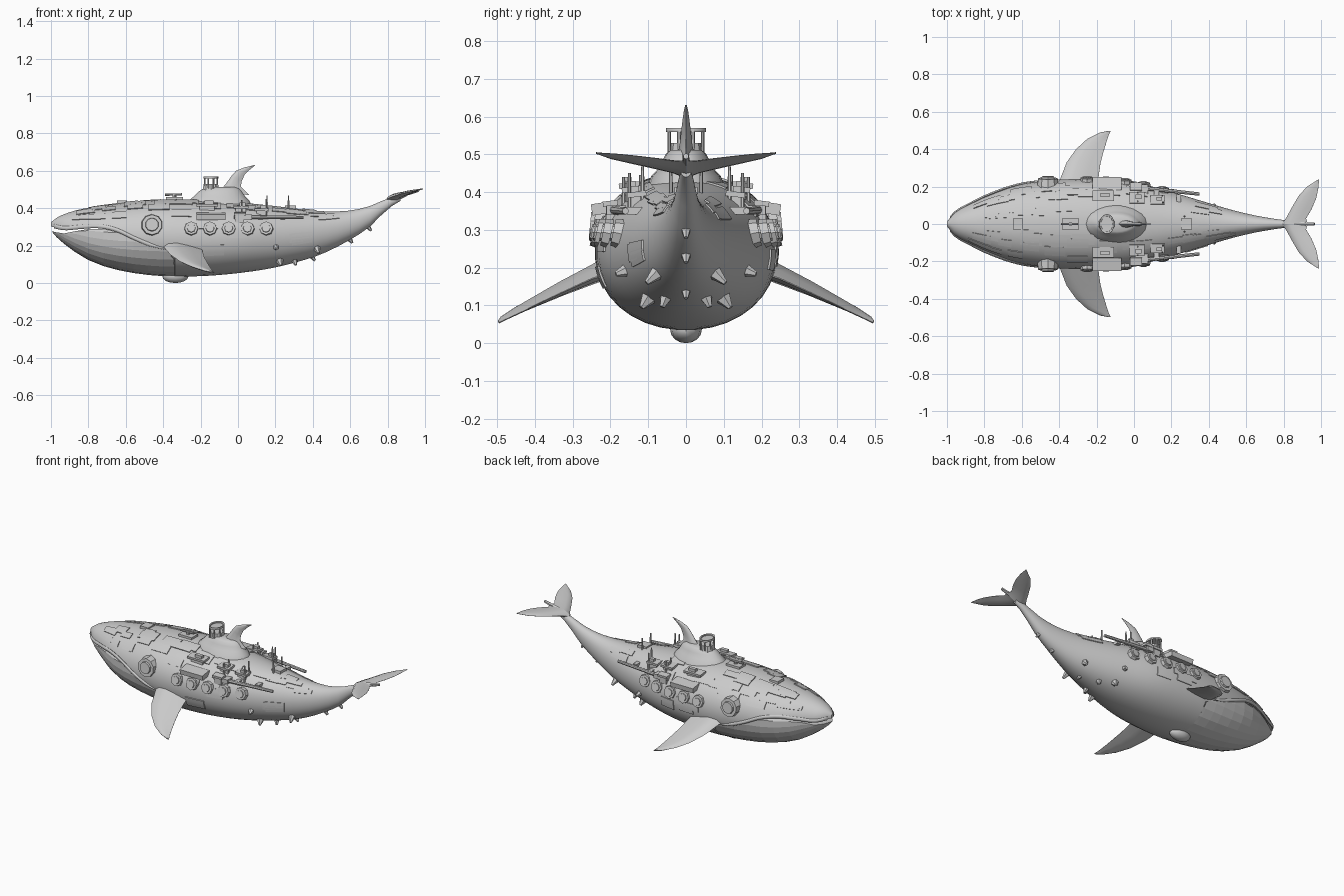
import bpy, bmesh, math, random
from mathutils import Vector, Matrix

if "Cube" in bpy.data.objects:
    bpy.data.objects.remove(bpy.data.objects["Cube"])

random.seed(4)
grey = bpy.data.materials.new("hull grey")
grey.diffuse_color = (0.6, 0.6, 0.6, 1)
grey.use_nodes = True
grey.node_tree.nodes["Principled BSDF"].inputs["Base Color"].default_value = grey.diffuse_color

# hull profile: x, top z, bottom z, half width
HULL = [(-1, .325, .28, .012), (-.96, .355, .235, .06), (-.87, .388, .165, .112),
        (-.79, .405, .118, .155), (-.685, .42, .08, .195), (-.55, .437, .052, .222),
        (-.4, .447, .037, .238), (-.2, .445, .036, .24), (0, .432, .052, .224),
        (.2, .412, .083, .172), (.4, .388, .137, .112), (.5, .383, .178, .082),
        (.6, .388, .232, .056), (.7, .41, .297, .036), (.8, .452, .395, .021),
        (.87, .476, .44, .014)]
# mouth line: x, z, gap
LIP = [(-1, .302, .024), (-.93, .287, .022), (-.85, .293, .012), (-.75, .298, .006),
       (-.65, .278, .003), (-.55, .232, .002), (-.45, .193, .0), (-.36, .172, .0)]


def interp(table, x):
    x = min(max(x, table[0][0]), table[-1][0])
    i = next(k for k in range(len(table) - 1) if x <= table[k + 1][0])
    a, b = table[i], table[i + 1]
    p, n = table[max(i - 1, 0)], table[min(i + 2, len(table) - 1)]
    h = b[0] - a[0]
    t = (x - a[0]) / h
    out = []
    for k in range(1, len(a)):
        m0 = (b[k] - p[k]) / (b[0] - p[0]) * h
        m1 = (n[k] - a[k]) / (n[0] - a[0]) * h
        out.append((2*t**3 - 3*t*t + 1)*a[k] + (t**3 - 2*t*t + t)*m0
                   + (3*t*t - 2*t**3)*b[k] + (t**3 - t*t)*m1)
    return out


def half_width(x, z):
    top, bot, w = interp(HULL, x)
    r = abs(z - (top + bot) / 2) / ((top - bot) / 2)
    return w * max(0, 1 - min(r, 1) ** 2.1) ** .48


def top_z(x, y):
    top, bot, w = interp(HULL, x)
    return (top + bot)/2 + (top - bot)/2 * max(0, 1 - min(abs(y)/w, 1) ** 2.1) ** .48


def skin(x, a, off=0):
    top, bot, w = interp(HULL, x)
    z = (top + bot)/2 + math.sin(a) * ((top - bot)/2 + off)
    y = half_width(x, (top + bot)/2 + math.sin(a) * (top - bot)/2) + off * abs(math.cos(a))
    return Vector((x, math.copysign(y, math.cos(a)), z))


def finish(name, bm, smooth=None):
    bmesh.ops.recalc_face_normals(bm, faces=bm.faces)
    me = bpy.data.meshes.new(name)
    bm.to_mesh(me)
    bm.free()
    me.materials.append(grey)
    ob = bpy.data.objects.new(name, me)
    bpy.context.collection.objects.link(ob)
    if smooth:
        bpy.ops.object.select_all(action='DESELECT')
        ob.select_set(True)
        bpy.context.view_layer.objects.active = ob
        bpy.ops.object.shade_smooth_by_angle(angle=math.radians(smooth))
    return ob


def loft(name, rings, smooth=None):
    bm = bmesh.new()
    vs = [[bm.verts.new(p) for p in r] for r in rings]
    n = len(rings[0])
    for a, b in zip(vs, vs[1:]):
        for k in range(n):
            bm.faces.new((a[k], a[(k+1) % n], b[(k+1) % n], b[k]))
    bm.faces.new(vs[0])
    bm.faces.new(vs[-1][::-1])
    bmesh.ops.remove_doubles(bm, verts=bm.verts, dist=1e-5)
    return finish(name, bm, smooth)


def tube(name, p, q, r1, r2=None, n=8):
    p, q = Vector(p), Vector(q)
    r2 = r1 if r2 is None else r2
    bm = bmesh.new()
    m = Matrix.Translation((p + q)/2) @ (q - p).to_track_quat('Z', 'Y').to_matrix().to_4x4()
    bmesh.ops.create_cone(bm, cap_ends=True, segments=n, radius1=r1, radius2=r2,
                          depth=(q - p).length, matrix=m)
    return finish(name, bm, 35)


def box(name, c, size, roll=0):
    bm = bmesh.new()
    m = Matrix.Translation(c) @ Matrix.Rotation(roll, 4, 'X') @ Matrix.Diagonal((*size, 1))
    bmesh.ops.create_cube(bm, size=1, matrix=m)
    return finish(name, bm)


def fin(name, stations, normal):
    # stations: leading point, trailing point, thickness
    rings, nrm = [], Vector(normal).normalized()
    for a, b, t in stations:
        a, b = Vector(a), Vector(b)
        up = [(0, 0), (.12, .7), (.35, 1), (.7, .6), (1, .05)]
        sec = up + [(u, -h) for u, h in up[:0:-1]]
        rings.append([a.lerp(b, u) + nrm * h * t / 2 for u, h in sec])
    return loft(name, rings, 40)


# hull with upper jaw, and the separate faceted lower jaw
def ring(x, n, mode):
    top, bot, w = interp(HULL, x)
    lip, gap = interp(LIP, x)
    pts = []
    for k in range(n):
        a = 2 * math.pi * (k + .5) / n
        z = (top + bot)/2 + (top - bot)/2 * math.sin(a)
        z0 = z
        if mode == 'upper' and x < -.37:
            z = max(z, lip)
        if mode == 'jaw':
            z = min(z, max(lip - gap, bot))
        y = min(half_width(x, z), half_width(x, z0)) if z != z0 else half_width(x, z)
        pts.append((x, math.copysign(y * (.98 if mode == 'jaw' else 1), math.cos(a)), z))
    return pts


xs = [-1, -.985, -.96, -.93, -.9] + [-.86 + .058 * i for i in range(30)] + [.87]
loft("whale_hull", [ring(x, 36, 'upper') for x in xs], 25)
loft("lower_jaw", [ring(x, 26, 'jaw') for x in [-.995, -.97, -.93, -.87, -.8, -.72, -.64, -.56,
                                                -.48, -.42, -.36, -.3]])

for s in (1, -1):
    side = "left" if s > 0 else "right"
    # raised lip
    rings = []
    for i in range(28):
        x = -.985 + .62 * i / 27
        z = interp(LIP, x)[0]
        y = half_width(x, z)
        r = .011 * min(1, (28 - i) / 6)
        rings.append([(x, s * (y + .7*r*math.cos(k*math.pi/4)), z + .006 + r*math.sin(k*math.pi/4))
                      for k in range(8)])
    loft("lip_" + side, rings, 50)
    # pectoral fin
    fin("pectoral_fin_" + side, [
        ((-.41, s*.19, .215), (-.19, s*.19, .19), .06), ((-.395, s*.24, .19), (-.19, s*.25, .17), .05),
        ((-.36, s*.33, .15), (-.18, s*.32, .138), .038), ((-.31, s*.4, .115), (-.165, s*.38, .11), .028),
        ((-.25, s*.455, .088), (-.15, s*.43, .085), .02), ((-.18, s*.49, .066), (-.135, s*.475, .064), .014),
        ((-.135, s*.497, .056), (-.125, s*.495, .055), .008)], (0, s*.42, .9))
    # tail fluke
    fin("tail_fluke_" + side, [
        ((.79, 0, .445), (.93, 0, .482), .042), ((.815, s*.035, .458), (.92, s*.03, .482), .032),
        ((.845, s*.09, .468), (.95, s*.08, .49), .024), ((.88, s*.15, .48), (.975, s*.14, .497), .018),
        ((.925, s*.2, .49), (.985, s*.19, .502), .012), ((.985, s*.238, .503), (.99, s*.237, .504), .005)],
        (-.25, 0, 1))
    # eye dome with rim
    y = half_width(-.46, .31)
    tube("eye_rim_" + side, (-.46, s*(y-.04), .305), (-.46, s*(y+.022), .312), .064, .054, 10)
    tube("eye_lens_" + side, (-.46, s*y, .31), (-.46, s*(y+.032), .313), .042, .034, 10)
    # portholes
    for i in range(5):
        x, z = -.25 + .1*i, .29
        y = half_width(x, z)
        tube(f"porthole_rim_{side}_{i}", (x, s*(y-.03), z-.005), (x, s*(y+.012), z+.004), .042, .036, 8)
        tube(f"porthole_glass_{side}_{i}", (x, s*y, z), (x, s*(y+.017), z+.004), .026, .022, 8)
    # side gallery and long barrel
    box("gallery_" + side, (-.145, s*.215, .358), (.155, .07, .03), -s*.15)
    tube("barrel_" + side, (-.02, s*.2, .353), (.35, s*.16, .35), .012, .009)
    box("barrel_mount_" + side, (.03, s*.185, .352), (.09, .05, .026))
    for x in (.12, .24):
        box("barrel_bracket_" + side, (x, s*(half_width(x, .35)+.01), .35), (.025, .04, .02))
    # deck platforms, with legs down to the hull
    for i, (x, y, lx, ly) in enumerate([(-.165, .15, .115, .055), (.01, .2, .065, .04),
                                        (.015, .14, .08, .06), (.125, .13, .075, .05)]):
        z = max(top_z(x, y) + .016, .37)
        box(f"deck_plate_{side}_{i}", (x, s*y, z), (lx, ly, .014), -s*.12)
        box(f"deck_stand_{side}_{i}", (x, s*y, z-.025), (lx*.7, ly*.6, .045))
        if i != 1:
            box(f"deck_chest_{side}_{i}", (x+.01, s*(y+.005), z+.012), (lx*.4, ly*.4, .02))
    # masts and railing posts
    for x, y, h in ((.02, .12, .445), (.155, .115, .468), (.27, .04, .468), (.02, .165, .44), (.15, .15, .45)):
        tube("mast_" + side, (x, s*y, top_z(x, y)-.02), (x, s*y, h), .006, .004, 6)
    # belly spikes toward the tail
    for x, a, r, l in ((.22, -.95, .026, .03), (.42, -.75, .022, .035), (.2, -.35, .02, .025), (.3, -1.2, .02, .024)):
        p = skin(x, a, -.012)
        p.y *= s
        d = Vector((.25, s*math.cos(a), math.sin(a))).normalized()
        tube("belly_spike_" + side, p, p + d*(l+.012), r, .007, 6)

# centre spikes under the tail stock
for x, r in ((.4, .02), (.6, .024), (.7, .02)):
    z = interp(HULL, x)[1]
    tube("tail_spike", (x-.02, 0, z+.025), (x+.012, 0, z-.018), r, .006, 6)
tube("tail_spine", (.86, 0, .468), (.965, 0, .495), .014, .008, 6)

# keel bulb
bm = bmesh.new()
bmesh.ops.create_uvsphere(bm, u_segments=12, v_segments=8, radius=1,
    matrix=Matrix.Translation((-.335, 0, .036)) @ Matrix.Diagonal((.07, .042, .036, 1)))
finish("keel_bulb", bm, 40)

# conning tower base, tower and railing
loft("tower_base", [[(cx + rx*math.cos(k*math.pi/10), ry*math.sin(k*math.pi/10), z) for k in range(20)]
     for z, cx, rx, ry in ((.41, -.1, .175, .105), (.442, -.1, .16, .092), (.46, -.1, .14, .075),
                           (.485, -.095, .12, .062), (.503, -.09, .1, .052), (.512, -.09, .08, .04))], 40)
tube("tower", (-.145, 0, .48), (-.145, 0, .53), .05, .04, 10)
for k in range(8):
    a = k * math.pi / 4 + .39
    x, y = -.145 + .036*math.cos(a), .048*math.sin(a)
    tube("tower_post", (x, y, .505), (x, y, .565), .005, n=6)
loft("tower_rail", [[(-.145 + .04*r*math.cos(k*math.pi/8), .053*r*math.sin(k*math.pi/8), z) for k in range(16)]
     for r, z in ((.98, .559), (1, .561), (1, .568), (.98, .57), (.8, .568), (.79, .562))], 30)

# dorsal fin
fin("dorsal_fin", [((-.1, 0, .49), (.06, 0, .47), .05), ((-.065, 0, .53), (.015, 0, .515), .034),
    ((-.035, 0, .572), (.02, 0, .545), .025), ((-.01, 0, .6), (.035, 0, .578), .018),
    ((.035, 0, .618), (.062, 0, .605), .012), ((.088, 0, .631), (.092, 0, .629), .004)], (0, 1, 0))

# hatches on the back
for x, l in ((-.62, .055), (-.34, .09), (.28, .06)):
    z = top_z(x, 0)
    box("back_hatch", (x, 0, z), (l, .06, .022))
tube("bow_rod", (-.39, .0, .472), (-.3, 0, .474), .006)
tube("bow_rod_stand", (-.34, 0, .44), (-.34, 0, .474), .01)

# overlapping hull plates
for i in range(64):
    x0, a0 = random.uniform(-.9, .45), random.uniform(-.5, 1.3)
    if x0 < -.3:
        a0 = random.uniform(.45, 1.2)
    dx, da = random.uniform(.07, .13), random.uniform(.18, .32)
    flip = i % 2
    rings = []
    for j in range(4):
        x = x0 + dx * j / 3
        angs = [a0 + da * k / 3 for k in range(4)]
        pts = [skin(x, a, .0045) for a in angs] + [skin(x, a, -.004) for a in angs[::-1]]
        if flip:
            for p in pts:
                p.y = -p.y
        rings.append(pts)
    loft("hull_plate", rings, 30)
